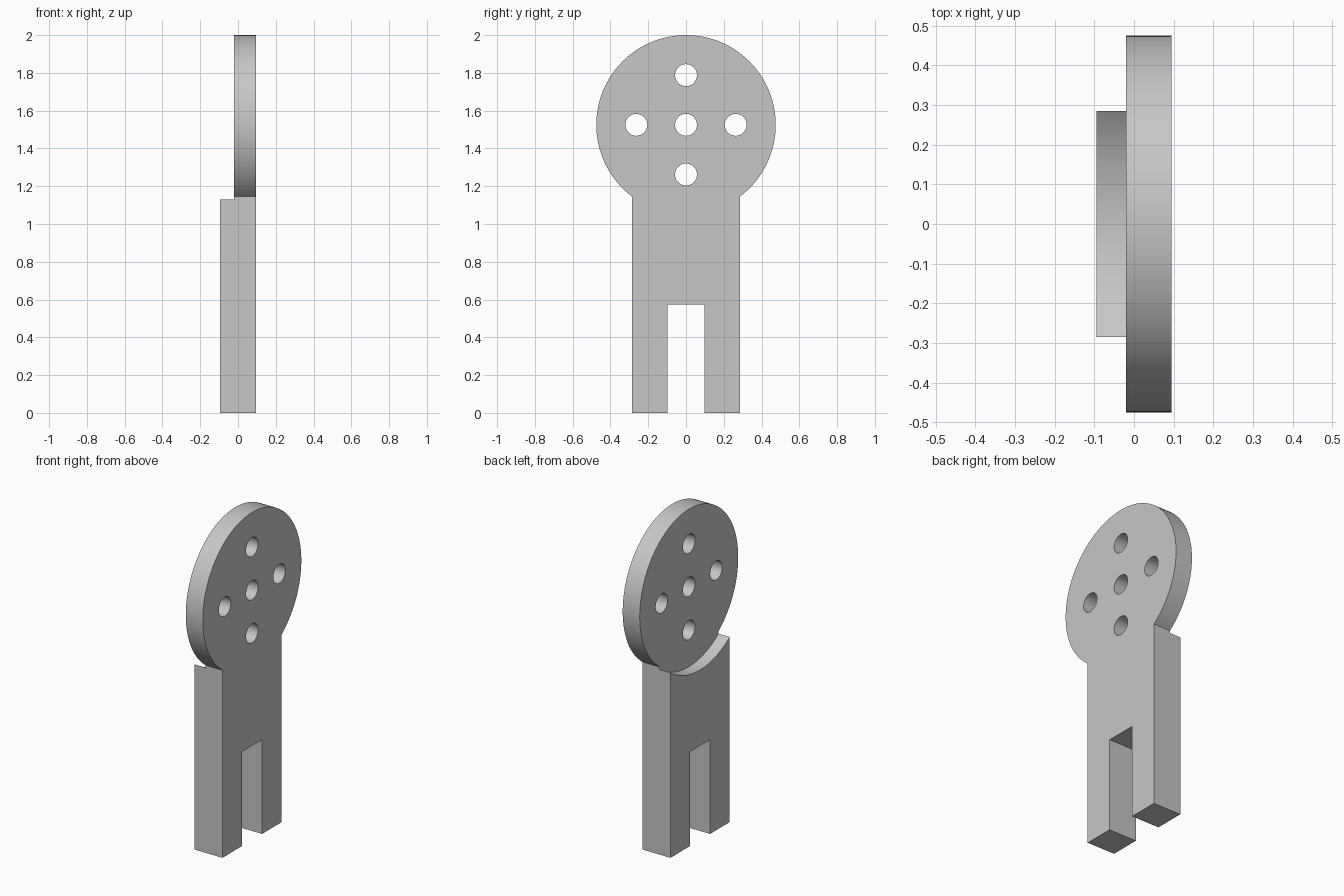
import bpy, bmesh, math
from mathutils import Matrix

old = bpy.data.objects.get("Cube")
if old:
    bpy.data.objects.remove(old, do_unlink=True)

HALF_T = 0.095                   # half of the full thickness
STEP_X = -0.02                   # depth of the seat behind the disc
HEAD_Z, HEAD_R = 1.525, 0.475
HALF_W, SLOT_W, SLOT_Z = 0.285, 0.097, 0.575

grey = bpy.data.materials.new("light grey")
grey.use_nodes = True
colour = (0.57, 0.57, 0.57, 1)
grey.diffuse_color = colour
grey.node_tree.nodes["Principled BSDF"].inputs["Base Color"].default_value = colour


def make_object(name, bm):
    bmesh.ops.recalc_face_normals(bm, faces=bm.faces)
    mesh = bpy.data.meshes.new(name)
    bm.to_mesh(mesh)
    bm.free()
    mesh.materials.append(grey)
    obj = bpy.data.objects.new(name, mesh)
    bpy.context.collection.objects.link(obj)
    return obj


def cutter(name, y, z, radius, x0, x1, segments):
    bm = bmesh.new()
    place = Matrix.Translation(((x0 + x1) / 2, y, z)) @ Matrix.Rotation(math.pi / 2, 4, 'Y')
    bmesh.ops.create_cone(bm, cap_ends=True, segments=segments, radius1=radius,
                          radius2=radius, depth=x1 - x0, matrix=place)
    obj = make_object(name, bm)
    obj.hide_render = True
    obj.hide_set(True)
    return obj


# Forked body with round head, extruded from its outline
start = -math.acos(HALF_W / HEAD_R)
sweep = math.pi - 2 * start
steps = 96
outline = [(SLOT_W, SLOT_Z), (SLOT_W, 0), (HALF_W, 0)]
for i in range(steps + 1):
    a = start + sweep * i / steps
    outline.append((HEAD_R * math.cos(a), HEAD_Z + HEAD_R * math.sin(a)))
outline += [(-HALF_W, 0), (-SLOT_W, 0), (-SLOT_W, SLOT_Z)]

bm = bmesh.new()
face = bm.faces.new([bm.verts.new((-HALF_T, y, z)) for y, z in outline])
ext = bmesh.ops.extrude_face_region(bm, geom=[face])
moved = [v for v in ext["geom"] if isinstance(v, bmesh.types.BMVert)]
bmesh.ops.translate(bm, verts=moved, vec=(2 * HALF_T, 0, 0))
body = make_object("forked_bracket", bm)

# Curved seat clearing the disc, then five bolt holes
cutters = [cutter("seat_cutter", 0, HEAD_Z, 0.487, -0.3, STEP_X, 128)]
pitch = 0.263
for dy, dz in [(0, 0), (1, 0), (-1, 0), (0, 1), (0, -1)]:
    cutters.append(cutter("hole_cutter", dy * pitch, HEAD_Z + dz * pitch,
                          0.058, -0.3, 0.3, 48))
for c in cutters:
    mod = body.modifiers.new(c.name, 'BOOLEAN')
    mod.operation = 'DIFFERENCE'
    mod.solver = 'EXACT'
    mod.object = c

# Apply the cuts and remove the cutters
bpy.context.view_layer.update()
bpy.ops.object.select_all(action='DESELECT')
bpy.context.view_layer.objects.active = body
body.select_set(True)
for mod in list(body.modifiers):
    bpy.ops.object.modifier_apply(modifier=mod.name)
for c in cutters:
    bpy.data.objects.remove(c, do_unlink=True)
bpy.ops.object.shade_smooth_by_angle(angle=math.radians(30))
